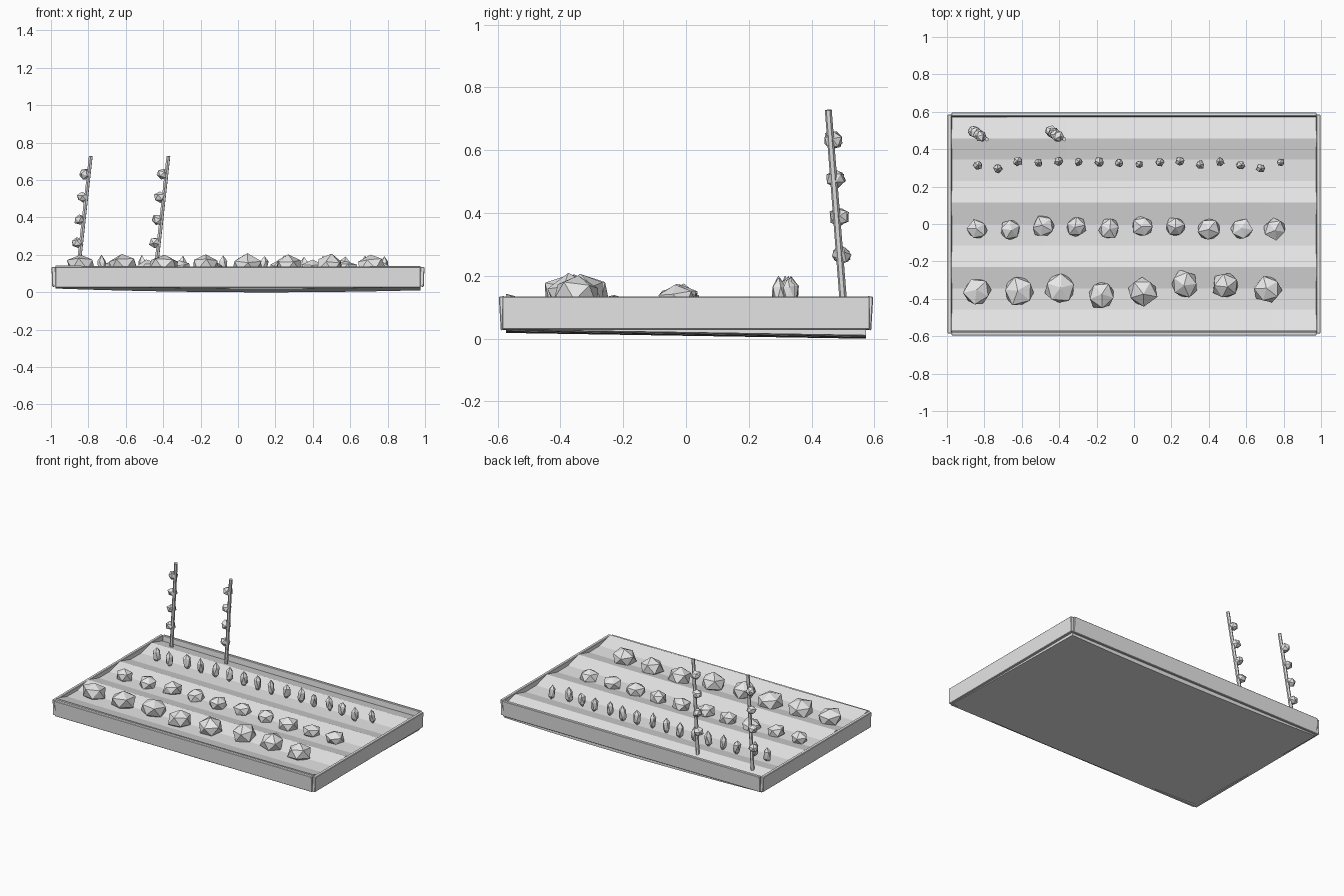
import bpy, bmesh, math, random
from mathutils import Vector, Euler

random.seed(4)
if "Cube" in bpy.data.objects:
    bpy.data.objects.remove(bpy.data.objects["Cube"])

grey = bpy.data.materials.new("plain_grey")
grey.use_nodes = True
grey.diffuse_color = (0.8, 0.8, 0.8, 1)
grey.node_tree.nodes["Principled BSDF"].inputs["Base Color"].default_value = (0.8, 0.8, 0.8, 1)


def finish(bm, name, location=(0, 0, 0), rotation=(0, 0, 0)):
    mesh = bpy.data.meshes.new(name)
    bmesh.ops.recalc_face_normals(bm, faces=bm.faces)
    bm.to_mesh(mesh)
    bm.free()
    mesh.materials.append(grey)
    obj = bpy.data.objects.new(name, mesh)
    obj.location, obj.rotation_euler = location, rotation
    bpy.context.collection.objects.link(obj)
    return obj


def plank(name, location, size, rotation=(0, 0, 0)):
    bm = bmesh.new()
    bmesh.ops.create_cube(bm, size=1)
    bmesh.ops.scale(bm, vec=size, verts=bm.verts)
    bmesh.ops.bevel(bm, geom=bm.edges[:], offset=0.003, segments=1, affect='EDGES')
    return finish(bm, name, location, rotation)


def clump(name, location, radii, jitter=0.1, tilt=0.15):
    # Faceted, slightly irregular ball
    bm = bmesh.new()
    bmesh.ops.create_icosphere(bm, subdivisions=1, radius=1)
    for v in bm.verts:
        v.co *= 1 + random.uniform(-jitter, jitter)
    bmesh.ops.scale(bm, vec=radii, verts=bm.verts)
    turn = (random.uniform(-tilt, tilt), random.uniform(-tilt, tilt), random.uniform(0, 6.28))
    return finish(bm, name, location, turn)


# Soil slab: furrowed top, gently sagging and tilted underside
def sag(x, y):
    return 0.009 - 0.016 * y + 0.016 * (x - 0.15) ** 2


def soil_top(x, y):
    ridge = 0.02 * math.cos((y - 0.114) * math.tau / 0.343)
    return 0.103 - 0.012 * y + 0.008 + 0.004 * (x - 0.15) ** 2 + ridge


bm = bmesh.new()
bmesh.ops.create_grid(bm, x_segments=16, y_segments=10, size=1)
bmesh.ops.scale(bm, vec=(0.975, 0.573, 1), verts=bm.verts)
sheet = bmesh.ops.extrude_face_region(bm, geom=bm.faces[:])["geom"]
upper = {e for e in sheet if isinstance(e, bmesh.types.BMVert)}
for v in bm.verts:
    v.co.z = (soil_top if v in upper else sag)(v.co.x, v.co.y)
finish(bm, "soil_bed")

# Four boards round the bed
for side, label in ((-1, "right"), (1, "left")):
    plank(label + "_board", (side * 0.984, 0, 0.082), (0.022, 1.17, 0.105),
          (0, side * 0.04, 0))
for side, label in ((-1, "front"), (1, "back")):
    plank(label + "_board", (0, side * 0.583, 0.081), (1.95, 0.02, 0.108),
          (side * -0.06, 0, 0))

# Front row of large bushes, in a furrow
large_y = (-0.36, -0.36, -0.345, -0.38, -0.365, -0.32, -0.33, -0.35)
for i, y in enumerate(large_y):
    r = random.uniform(0.078, 0.086)
    clump("large_bush", (-0.84 + 0.222 * i, y, 0.143), (r, r, 0.062))

# Middle row of medium bushes
for i in range(10):
    r = random.uniform(0.056, 0.064)
    clump("medium_bush", (-0.84 + 0.177 * i, random.uniform(-0.035, -0.013), 0.125),
          (r, r, 0.047))

# Back row of narrow seedlings
for i in range(16):
    y = 0.297 if i in (1, 14) else random.uniform(0.31, 0.335)
    r = random.uniform(0.022, 0.027)
    clump("seedling", (-0.835 + 0.108 * i, y, 0.142), (r, r, 0.053), 0.12, 0.1)

# Leaning stakes with leaf clumps climbing them
for shift in (0, 0.415):
    foot = Vector((-0.858 + shift, 0.503, 0.09))
    tip = Vector((-0.787 + shift, 0.453, 0.728))
    axis = tip - foot
    bm = bmesh.new()
    bmesh.ops.create_cone(bm, cap_ends=True, segments=6, radius1=0.012,
                          radius2=0.011, depth=axis.length)
    finish(bm, "stake", (foot + tip) / 2, axis.to_track_quat('Z', 'Y').to_euler())
    for z in (0.265, 0.388, 0.51, 0.632):
        p = foot + axis * ((z - foot.z) / axis.z)
        clump("climbing_leaves", p + Vector((-0.02, 0.008, 0)), (0.033, 0.033, 0.03), 0.1, 0.5)
